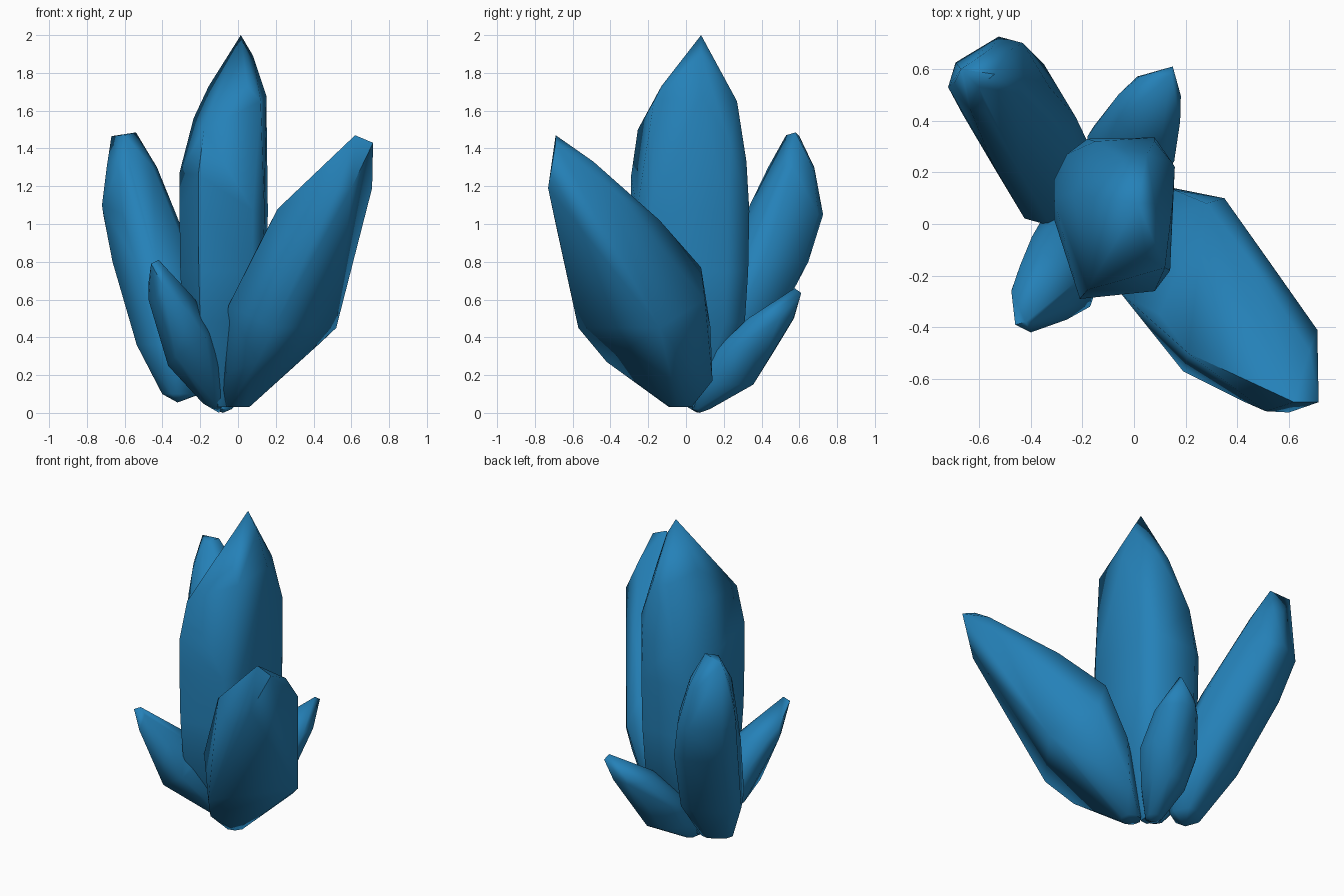
import bpy, bmesh, math

blue = bpy.data.materials.new("crystal blue")
blue.diffuse_color = (0.018, 0.22, 0.48, 1)


def ring(z, cx, cy, a, b, heading, boxy=False):
    """Level eight-sided ring, half-size a along the heading and b across it."""
    pts, h = [], math.radians(heading)
    off, power = (math.pi / 8, 0.6) if boxy else (0, 1)
    norm = math.cos(off) ** power
    for i in range(8):
        t = off + i * math.pi / 4
        u = math.copysign(abs(math.cos(t)) ** power, math.cos(t)) * a / norm
        v = math.copysign(abs(math.sin(t)) ** power, math.sin(t)) * b / norm
        pts.append((cx + u * math.cos(h) - v * math.sin(h),
                    cy + u * math.sin(h) + v * math.cos(h), z))
    return pts


def crystal(name, points):
    """Convex faceted crystal around the given rings and corners."""
    bm = bmesh.new()
    for p in points:
        bm.verts.new(p)
    bmesh.ops.convex_hull(bm, input=bm.verts[:])
    bmesh.ops.delete(bm, geom=[v for v in bm.verts if not v.link_faces], context='VERTS')
    bmesh.ops.dissolve_limit(bm, angle_limit=math.radians(1), verts=bm.verts[:], edges=bm.edges[:])
    bmesh.ops.recalc_face_normals(bm, faces=bm.faces[:])
    me = bpy.data.meshes.new(name)
    bm.to_mesh(me)
    bm.free()
    me.materials.append(blue)
    ob = bpy.data.objects.new(name, me)
    bpy.context.collection.objects.link(ob)
    bpy.ops.object.select_all(action='DESELECT')
    ob.select_set(True)
    bpy.context.view_layer.objects.active = ob
    bpy.ops.object.shade_smooth_by_angle(angle=math.radians(60))


def ringed(name, heading, rings, tips, boxy=False):
    crystal(name, [p for r in rings for p in ring(*r, heading, boxy)] + tips)


# tall upright crystal: irregular prism with a slanted roof
section = [(-0.21, -0.29), (0.08, -0.26), (0.14, -0.18), (0.158, 0.22), (0.08, 0.335),
           (-0.18, 0.33), (-0.26, 0.27), (-0.31, 0.17), (-0.31, 0.02)]
levels = [(0.03, 0.15), (0.48, 0.92), (0.75, 0.98), (1.07, 1.0)]
shaft = [(-0.085 + (x + 0.085) * s, 0.04 + (y - 0.04) * s, z)
         for z, s in levels for x, y in section]
crystal("centre_crystal", shaft + [
    (-0.21, -0.29, 1.26), (-0.18, -0.255, 1.50), (0.12, -0.17, 1.65), (0.05, -0.13, 1.73),
    (0.15, 0.08, 1.68), (0.15, 0.235, 1.42), (0.05, 0.27, 1.65), (-0.05, 0.25, 1.66),
    (0.08, 0.32, 1.33), (-0.15, 0.32, 1.33), (-0.31, 0.10, 1.27), (-0.235, 0.12, 1.56),
    (-0.155, 0.10, 1.73), (0.08, 0.08, 1.89), (0.015, 0.08, 2.0)])

# wide crystal leaning to the front right: base ring, lower, inner and top corners
crystal("front_right_crystal", ring(0.03, 0.0, -0.03, 0.06, 0.06, -55) + [
    (-0.10, -0.05, 0.20), (0.15, 0.14, 0.17), (0.10, -0.42, 0.27),
    (0.19, -0.57, 0.45), (0.52, -0.14, 0.45), (0.43, -0.07, 0.365),
    (-0.05, -0.27, 0.57), (0.35, 0.10, 0.60), (0.28, 0.08, 0.77), (0.16, 0.13, 0.45),
    (0.10, -0.35, 0.87), (0.21, -0.50, 1.08), (0.45, -0.14, 1.02),
    (0.43, -0.69, 1.00), (0.51, -0.725, 1.18), (0.71, -0.41, 1.19), (0.68, -0.49, 1.33),
    (0.715, -0.69, 1.43), (0.60, -0.73, 1.19), (0.62, -0.69, 1.47)])

# slim long crystal leaning to the back left
ringed("back_left_crystal", 121, [
    (0.10, -0.30, 0.11, 0.08, 0.09),
    (0.36, -0.33, 0.205, 0.185, 0.175),
    (0.80, -0.445, 0.42, 0.20, 0.185),
    (1.05, -0.52, 0.53, 0.17, 0.165),
    (1.30, -0.562, 0.557, 0.10, 0.12)],
    [(-0.32, 0.08, 0.055), (-0.67, 0.60, 1.465), (-0.54, 0.58, 1.485), (-0.60, 0.53, 1.47),
     (-0.44, 0.08, 0.36), (-0.72, 0.53, 1.10)],
    boxy=True)

# small crystal leaning to the front left
ringed("front_left_crystal", 230, [
    (0.05, -0.13, 0.03, 0.05, 0.06),
    (0.25, -0.225, -0.05, 0.14, 0.15),
    (0.45, -0.28, -0.145, 0.14, 0.15),
    (0.60, -0.35, -0.24, 0.13, 0.12)],
    [(-0.10, 0.06, 0.0), (-0.42, -0.38, 0.81), (-0.46, -0.39, 0.79),
     (-0.39, -0.38, 0.77), (-0.475, -0.26, 0.68), (-0.40, -0.42, 0.68),
     (-0.26, -0.37, 0.53), (-0.17, -0.32, 0.40), (-0.39, -0.06, 0.45), (-0.33, -0.28, 0.30)])

# small crystal leaning to the back right
ringed("back_right_crystal", 66, [
    (0.02, -0.08, 0.08, 0.05, 0.05),
    (0.15, -0.04, 0.21, 0.16, 0.13),
    (0.33, 0.0, 0.31, 0.17, 0.17),
    (0.50, 0.06, 0.45, 0.13, 0.13)],
    [(-0.08, 0.07, 0.0), (0.14, 0.575, 0.66), (0.15, 0.61, 0.635), (0.02, 0.57, 0.55),
     (-0.18, 0.34, 0.33), (-0.09, 0.44, 0.42)])
